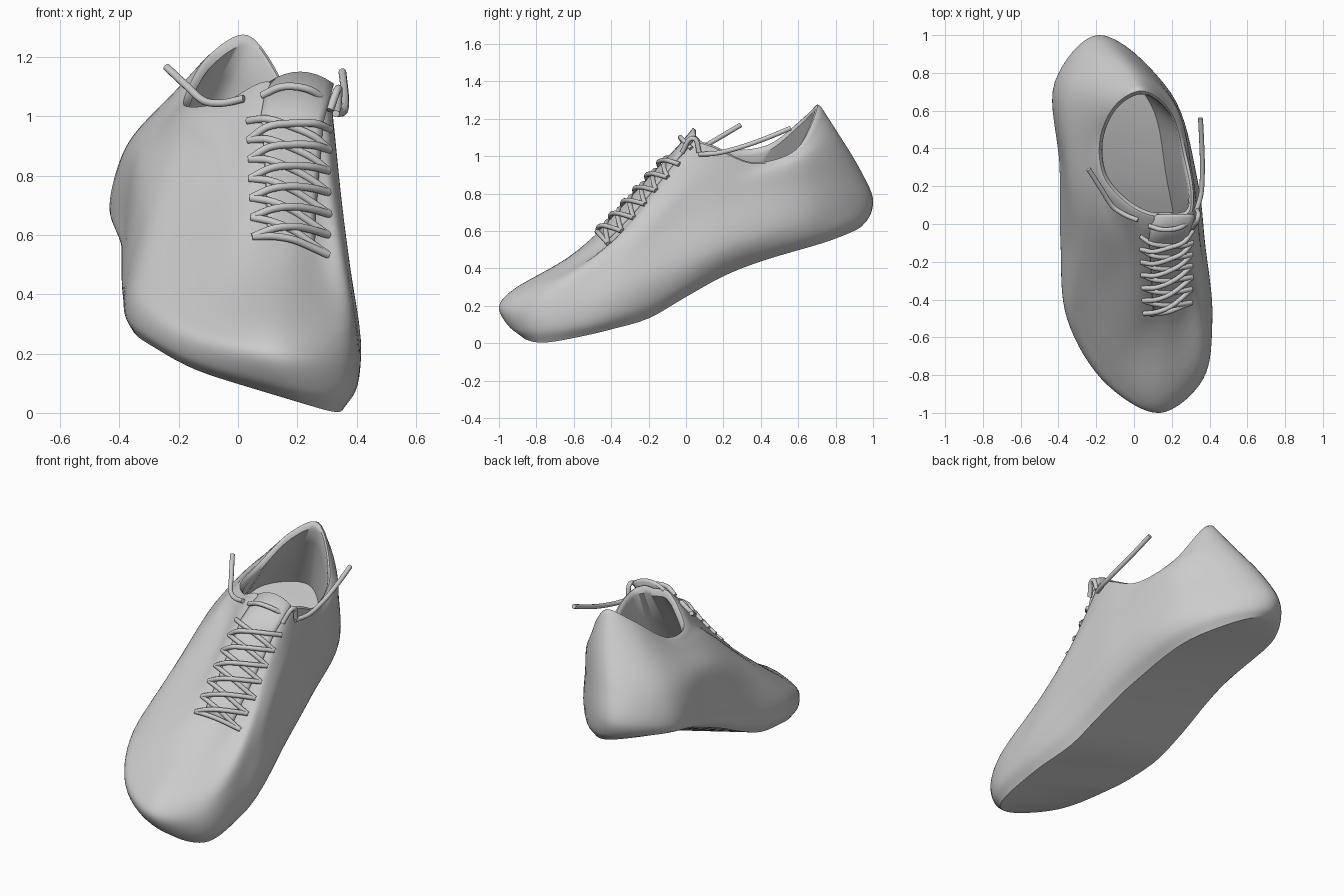
import bpy, bmesh
from mathutils import Vector as V
from mathutils.bvhtree import BVHTree

if "Cube" in bpy.data.objects:
    bpy.data.objects.remove(bpy.data.objects["Cube"])


def spline(pts, n, closed=False):
    """Centripetal Catmull-Rom through pts, n steps per segment."""
    k = len(pts)
    if closed:
        get = lambda i: pts[i % k]
    else:
        ext = [2 * pts[0] - pts[1]] + pts + [2 * pts[-1] - pts[-2]]
        get = lambda i: ext[i + 1]
    out = []
    for i in range(k if closed else k - 1):
        p0, p1, p2, p3 = (get(i + j) for j in (-1, 0, 1, 2))
        a, b, c = (max((q - p).length ** 0.5, 1e-4) for p, q in ((p0, p1), (p1, p2), (p2, p3)))
        m1 = ((p1 - p0) / a - (p2 - p0) / (a + b) + (p2 - p1) / b) * b
        m2 = ((p2 - p1) / b - (p3 - p1) / (b + c) + (p3 - p2) / c) * b
        for s in range(n):
            t = s / n
            out.append(p1 * (2*t**3 - 3*t*t + 1) + m1 * (t**3 - 2*t*t + t)
                       + p2 * (3*t*t - 2*t**3) + m2 * (t**3 - t*t))
    return out if closed else out + [pts[-1].copy()]


def make_object(name, bm):
    bmesh.ops.recalc_face_normals(bm, faces=bm.faces)
    me = bpy.data.meshes.new(name)
    bm.to_mesh(me)
    ob = bpy.data.objects.new(name, me)
    bpy.context.collection.objects.link(ob)
    bpy.ops.object.select_all(action='DESELECT')
    bpy.context.view_layer.objects.active = ob
    ob.select_set(True)
    bpy.ops.object.shade_smooth_by_angle(angle=0.75)
    return ob


# Tilted, rolled sole surface: position along the shoe, height, sideways slope
sole_line = spline([V(p) for p in (
    (-1, .1, .3), (-.8, .1, .3), (-.6, .135, .3), (-.4, .17, .28), (-.2, .208, .25),
    (0, .302, .21), (.2, .402, .2), (.4, .476, .21), (.6, .533, .24), (.8, .57, .25),
    (1, .605, .25))], 8)


def sole_z(x, y):
    for p, q in zip(sole_line, sole_line[1:]):
        if y <= q.x:
            break
    m = p.lerp(q, (y - p.x) / (q.x - p.x))
    return m.y - m.z * x


# Control rings: toe, five on the right, heel, five on the left
sole = [(.18, -.885), (.325, -.79), (.355, -.5), (.28, -.1), (.21, .25), (.11, .7),
        (-.15, .945), (-.36, .75), (-.365, .3), (-.36, -.1), (-.325, -.5), (-.11, -.8)]
side = [(.14, -1, .19), (.365, -.82, .17), (.415, -.5, .2), (.375, -.1, .38),
        (.33, .25, .53), (.19, .7, .67), (-.19, 1, .77), (-.42, .75, .72),
        (-.385, .3, .63), (-.38, -.1, .48), (-.345, -.5, .38), (-.14, -.85, .25)]
shoulder = [(.13, -.95, .265), (.355, -.76, .285), (.385, -.4, .42), (.355, -.1, .62),
            (.32, .22, .76), (.2, .67, .85), (-.13, .93, .93), (-.355, .74, .91),
            (-.345, .3, .86), (-.31, -.08, .7), (-.28, -.45, .49), (-.1, -.79, .325)]
upper = [(.17, -.5, .535), (.28, -.42, .53), (.325, -.15, .78), (.33, .08, .9),
         (.305, .28, .88), (.215, .63, .99), (-.01, .805, 1.135), (-.18, .7, 1.11),
         (-.255, .38, .98), (-.19, .05, .92), (-.06, -.2, .78), (.04, -.5, .565)]
rim = [(.19, .03, 1.1), (.25, .03, 1.1), (.3, .05, 1.08), (.315, .15, 1.045),
       (.28, .36, .96), (.205, .6, 1.025), (.03, .72, 1.267), (-.1, .65, 1.205),
       (-.195, .45, 1.055), (-.175, .25, 1.025), (-.05, .1, 1.045), (.09, .03, 1.11)]

# Shoe body: loft outside, roll over the collar, go down inside to the insole
sole3 = [(x, y, sole_z(x, y)) for x, y in sole]
around = [spline([V(p) for p in ring], 8, True) for ring in (sole3, side, shoulder, upper, rim)]
N = len(around[0])
for p in around[0]:
    p.z = sole_z(p.x, p.y)
centre = sum(around[4], V()) / N
columns = []
for i in range(N):
    a, b, r = around[0][i], around[1][i], around[4][i]
    out = V((b.x - a.x, b.y - a.y, 0)).normalized()
    bulge = a.lerp(b, .45) + out * .018 + V((0, 0, -.012))     # rounded sole wall
    col = spline([a, bulge] + [ring[i] for ring in around[1:]], 6)
    inward = V((centre.x - r.x, centre.y - r.y, 0)).normalized()
    x, y = -.02 + (a.x + .02) * .85, a.y * (.5 if a.y < 0 else .9)
    floor = V((x, y, sole_z(x, y) + (.19 if y > 0 else .19 + .15 * y)))
    lip = r + inward * .034 + V((0, 0, -.03))
    col += [r + inward * .016 + V((0, 0, .007)), r + inward * .028 + V((0, 0, -.005)), lip]
    col += [lip.lerp(floor, t) for t in (.25, .5, .75, 1)]
    columns.append(col)
bm = bmesh.new()
grid = [[bm.verts.new(p) for p in col] for col in columns]
for i in range(N):
    a, b = grid[i], grid[(i + 1) % N]
    for j in range(len(a) - 1):
        bm.faces.new((a[j], b[j], b[j + 1], a[j + 1]))
for j in (0, -1):                      # sole and insole, bridged side to side
    for i in range(N // 2):
        idx = dict.fromkeys((i, i + 1, (N - i - 1) % N, (N - i) % N))
        bm.faces.new([grid[k][j] for k in idx])
bmesh.ops.recalc_face_normals(bm, faces=bm.faces)
tree = BVHTree.FromBMesh(bm)
make_object("shoe_body", bm)


def on_vamp(u, v, lift):
    """Point on the lacing panel: u left to right, v toe to throat."""
    left = V((.05 - .03 * v, -.48 + .4 * v, .6 + .4 * v))
    right = V((.31 + .015 * v, -.44 + .4 * v, .56 + .4 * v))
    loc, nor, _, _ = tree.find_nearest(left.lerp(right, u))
    return loc + nor * lift


# Tongue under the laces with an arched top
bm = bmesh.new()
rows = [[on_vamp(.2 + .65 * u / 8, v / 8, .002) for u in range(9)] for v in range(9)]
rows.append([V((.1 + .22 * u / 8, .045, 1.145 - .04 * (u / 4 - 1) ** 2)) for u in range(9)])
verts = [[bm.verts.new(p) for p in row] for row in rows]
for a, b in zip(verts, verts[1:]):
    for k in range(8):
        bm.faces.new((a[k], a[k + 1], b[k + 1], b[k]))
tongue = make_object("tongue", bm)
solid = tongue.modifiers.new("thickness", 'SOLIDIFY')
solid.thickness = .02
solid.offset = 0


def lace(name, pts):
    cu = bpy.data.curves.new(name, 'CURVE')
    cu.dimensions = '3D'
    cu.bevel_depth = .013
    cu.bevel_resolution = 3
    cu.use_fill_caps = True
    path = spline([V(p) for p in pts], 5)
    sp = cu.splines.new('POLY')
    sp.points.add(len(path) - 1)
    for q, p in zip(sp.points, path):
        q.co = (*p, 1)
    sp.use_smooth = True
    bpy.context.collection.objects.link(bpy.data.objects.new(name, cu))


# Criss-cross laces
ROWS = 7
def strap(name, u0, v0, u1, v1, lift):
    pts = []
    for k in range(5):
        t = k / 4
        h = (0, .8, 1, .8, 0)[k] * lift
        pts.append(on_vamp(u0 + (u1 - u0) * t, v0 + (v1 - v0) * t, h + .003))
    lace(name, pts)

strap("lace_bar", 0, 0, 1, 0, .014)
for i in range(ROWS - 1):
    v0, v1 = i / (ROWS - 1), (i + 1) / (ROWS - 1)
    strap(f"lace_under_{i}", 1, v0, 0, v1, .014)
    strap(f"lace_over_{i}", 0, v0, 1, v1, .03)
lace("lace_top", [(.08, -.01, 1.07), (.15, -.03, 1.1), (.24, -.02, 1.09), (.31, .03, 1.04)])

# Loose lace ends
lace("lace_end_left", [(.02, .02, 1.06), (-.05, .05, 1.045), (-.11, .09, 1.05),
                       (-.17, .18, 1.1), (-.24, .29, 1.165)])
lace("lace_end_right_loop", [(.31, -.02, 1.02), (.335, .02, 1.09), (.34, .05, 1.09), (.335, .07, 1.02)])
lace("lace_end_right", [(.33, .07, 1.01), (.355, .16, 1.015), (.362, .3, 1.05),
                        (.358, .44, 1.1), (.352, .56, 1.15)])
